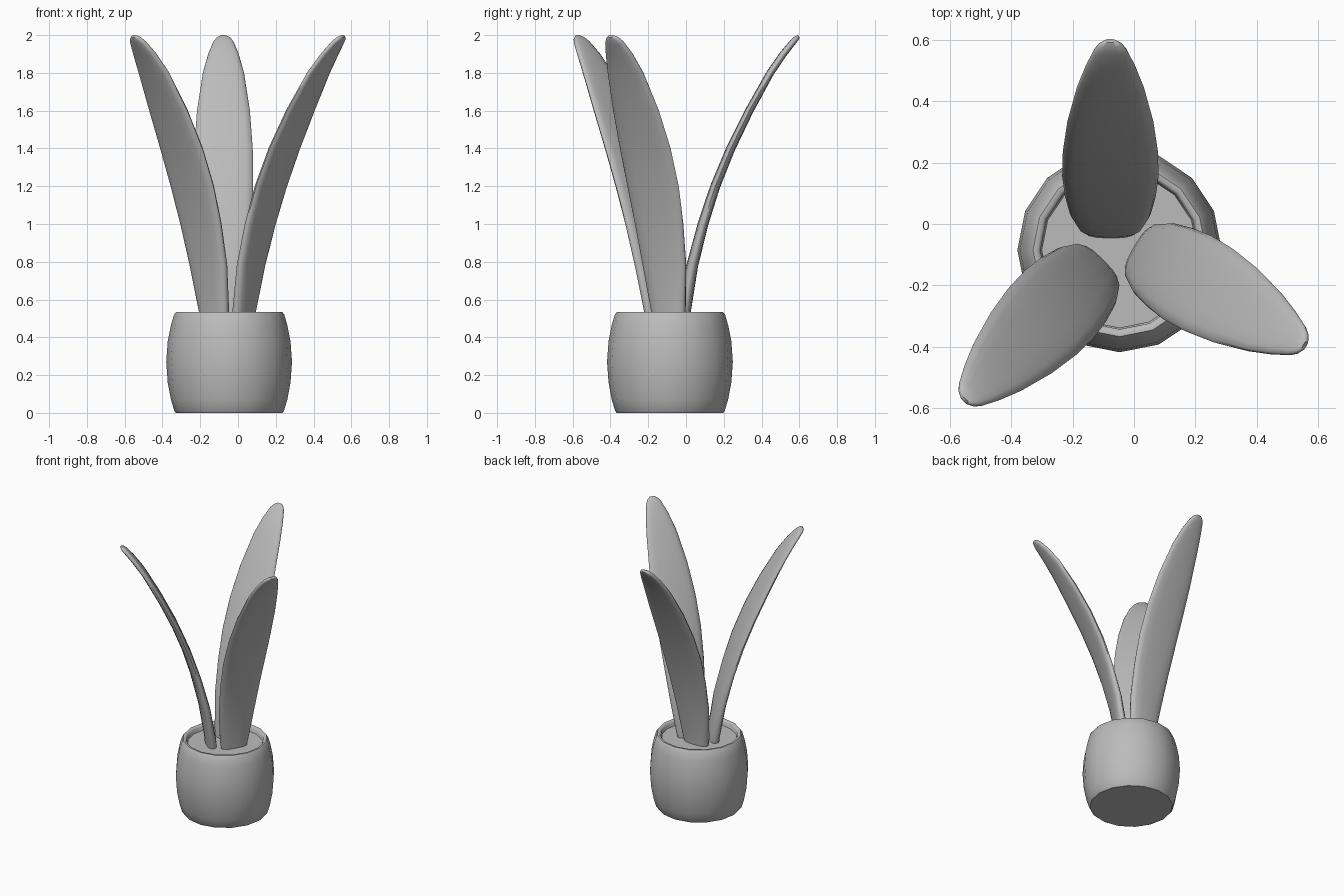
import bpy, bmesh, math
from mathutils import Vector

cube = bpy.data.objects.get("Cube")
if cube:
    bpy.data.objects.remove(cube, do_unlink=True)

grey = bpy.data.materials.new("plain grey")
grey.use_nodes = True
colour = (0.5, 0.5, 0.5, 1)
grey.diffuse_color = colour
grey.node_tree.nodes["Principled BSDF"].inputs["Base Color"].default_value = colour

POT_CENTRE = Vector((-0.047, -0.085, 0))
POT_SIDES = 16


def loft(name, rings, angle, caps=True):
    """Skin a list of closed point rings into a smooth object."""
    bm = bmesh.new()
    loops = [[bm.verts.new(p) for p in ring] for ring in rings]
    for a, b in zip(loops, loops[1:]):
        n = len(a)
        for i in range(n):
            j = (i + 1) % n
            bm.faces.new((a[i], a[j], b[j], b[i]))
    bm.faces.new(loops[0])
    if caps:
        bm.faces.new(loops[-1])
    bmesh.ops.recalc_face_normals(bm, faces=bm.faces)
    mesh = bpy.data.meshes.new(name)
    bm.to_mesh(mesh)
    bm.free()
    mesh.materials.append(grey)
    obj = bpy.data.objects.new(name, mesh)
    bpy.context.collection.objects.link(obj)
    bpy.ops.object.select_all(action="DESELECT")
    obj.select_set(True)
    bpy.context.view_layer.objects.active = obj
    bpy.ops.object.shade_smooth_by_angle(angle=math.radians(angle))
    return obj


def circle(radius, z):
    step = math.tau / POT_SIDES
    return [POT_CENTRE + Vector((radius * math.cos(i * step), radius * math.sin(i * step), z))
            for i in range(POT_SIDES)]


# Barrel pot: outer wall, rounded rim, inner wall and floor under the soil
pot_profile = [(0.282, 0), (0.29, 0.01), (0.308, 0.07), (0.325, 0.16), (0.333, 0.27),
               (0.325, 0.38), (0.308, 0.465), (0.292, 0.52), (0.282, 0.533),
               (0.268, 0.533), (0.258, 0.522), (0.254, 0.44)]
loft("pot", [circle(r, z) for r, z in pot_profile], 50)

# Soil disc set just below the rim
loft("soil", [circle(0.254, 0.45), circle(0.254, 0.495)], 30)

# Leaf stations: outward reach, height, half width, half thickness
stations = [(-0.015, 0.46, 0.085, 0.034), (-0.008, 0.54, 0.102, 0.034),
            (0.033, 0.78, 0.132, 0.031), (0.09, 1.0, 0.148, 0.028),
            (0.155, 1.2, 0.157, 0.026), (0.237, 1.4, 0.155, 0.024),
            (0.335, 1.6, 0.14, 0.022), (0.446, 1.8, 0.109, 0.02),
            (0.515, 1.9, 0.081, 0.019), (0.565, 1.962, 0.055, 0.017),
            (0.585, 1.983, 0.038, 0.014), (0.597, 1.994, 0.018, 0.008)]


def soft(v):
    return math.copysign(abs(v) ** 0.75, v)


def leaf(name, pivot, heading):
    """Arched blade with a rounded section, leaning out along heading degrees."""
    a = math.radians(heading)
    out = Vector((math.cos(a), math.sin(a), 0))
    side = Vector((-math.sin(a), math.cos(a), 0))
    up = Vector((0, 0, 1))
    path = [Vector(pivot) + out * r + up * z for r, z, w, t in stations]
    rings = []
    for i, (r, z, width, thick) in enumerate(stations):
        along = path[min(i + 1, len(path) - 1)] - path[max(i - 1, 0)]
        normal = along.cross(side).normalized()
        ring = []
        for k in range(16):
            q = math.tau * k / 16
            ring.append(path[i] + side * width * soft(math.cos(q)) + normal * thick * soft(math.sin(q)))
        rings.append(ring)
    loft(name, rings, 60)


# Three leaves spread around the pot
leaf("back_leaf", (-0.077, 0, 0), 90)
leaf("front_right_leaf", (-0.133, -0.149, 0), 225.5)
leaf("front_left_leaf", (0.04, -0.097, 0), 330)
